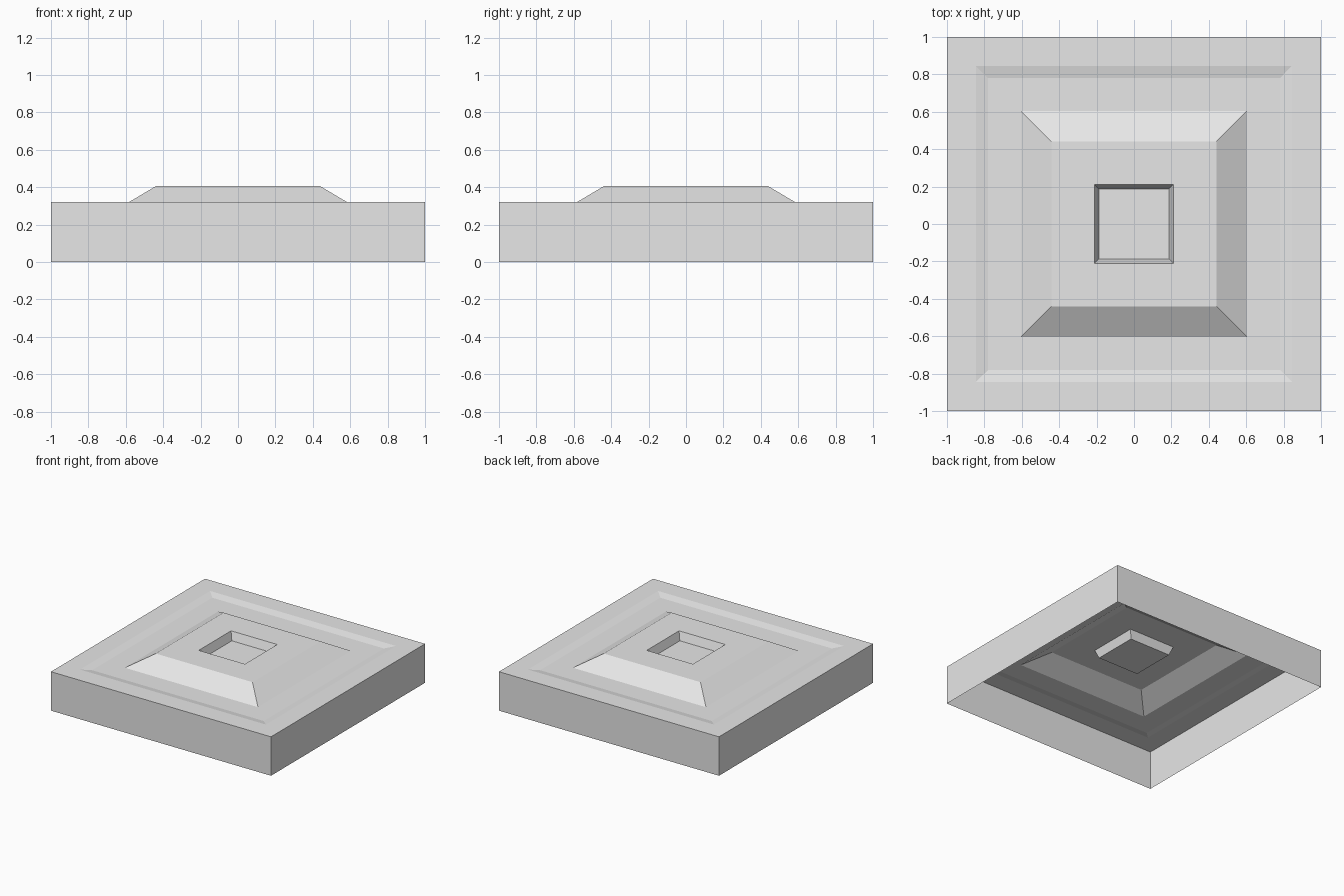
import bpy, bmesh

if "Cube" in bpy.data.objects:
    bpy.data.objects.remove(bpy.data.objects["Cube"])

# One flat colour
grey = bpy.data.materials.new("light grey")
grey.diffuse_color = (0.8, 0.8, 0.8, 1.0)
grey.use_nodes = True
grey.node_tree.nodes["Principled BSDF"].inputs["Base Color"].default_value = grey.diffuse_color


def square_shell(name, profile, capped=False):
    """Sweep (half width, height) points round a square; optionally close the last ring."""
    bm = bmesh.new()
    rings = [[bm.verts.new((sx * r, sy * r, z))
              for sx, sy in ((-1, -1), (1, -1), (1, 1), (-1, 1))]
             for r, z in profile]
    for lower, upper in zip(rings, rings[1:]):
        for i in range(4):
            j = (i + 1) % 4
            bm.faces.new((lower[i], lower[j], upper[j], upper[i]))
    if capped:
        bm.faces.new(rings[-1])
    mesh = bpy.data.meshes.new(name)
    bm.to_mesh(mesh)
    bm.free()
    mesh.materials.append(grey)
    obj = bpy.data.objects.new(name, mesh)
    bpy.context.collection.objects.link(obj)
    return obj


# Outer walls, open underneath
square_shell("outer_walls", [(1.0, 0.0), (1.0, 0.32)])

# Flat rim stepping down to a shallow sunken border
square_shell("sunken_border", [(1.0, 0.32), (0.845, 0.32), (0.78, 0.307), (0.605, 0.307)])

# Raised centre with sloping sides
square_shell("raised_centre", [(0.605, 0.307), (0.44, 0.405), (0.21, 0.405)])

# Square pocket with steep walls and a flat floor
square_shell("centre_pocket", [(0.21, 0.405), (0.187, 0.338)], capped=True)
